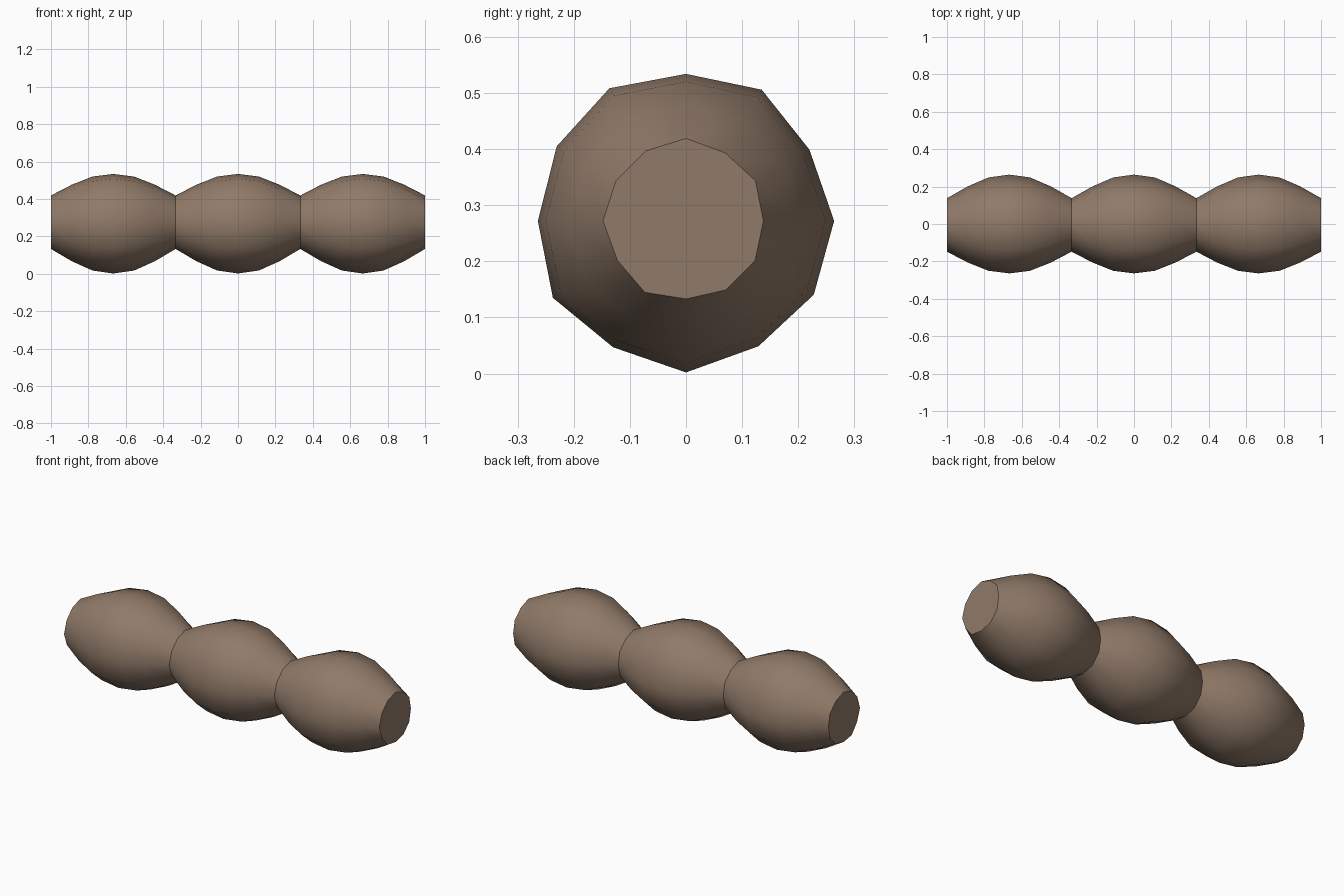
import bpy, bmesh, math

if "Cube" in bpy.data.objects:
    bpy.data.objects.remove(bpy.data.objects["Cube"])

SIDES = 12
CENTRE_Z = 0.272
SEG = 2 / 3

# radii every 30 degrees from +y towards +z: fullest ring and end ring of a segment
BELLY = [.264, .254, .270, .262, .273, .266, .264, .274, .260, .270, .258, .263]
NECK = [.138, .143, .140, .147, .144, .144, .148, .141, .147, .139, .142, .142]
# position along the segment and how far each ring has swollen from neck to belly
STATIONS = [(-1, 0), (-2 / 3, .50), (-1 / 3, .88), (0, 1), (1 / 3, .88), (2 / 3, .50), (1, 0)]

bark = bpy.data.materials.new("brown")
bark.diffuse_color = (0.28, 0.195, 0.14, 1)
bark.use_nodes = True
bark.node_tree.nodes["Principled BSDF"].inputs["Base Color"].default_value = bark.diffuse_color


def bulging_segment(name, x0, cap_left, cap_right):
    bm = bmesh.new()
    rings = []
    for t, swell in STATIONS:
        ring = []
        for i in range(SIDES):
            a = math.tau * i / SIDES
            r = NECK[i] + (BELLY[i] - NECK[i]) * swell
            ring.append(bm.verts.new((t * SEG / 2, r * math.cos(a), r * math.sin(a))))
        rings.append(ring)
    for a, b in zip(rings, rings[1:]):
        for i in range(SIDES):
            j = (i + 1) % SIDES
            bm.faces.new((a[i], a[j], b[j], b[i]))
    if cap_left:
        bm.faces.new(rings[0])
    if cap_right:
        bm.faces.new(rings[-1])
    # outward normals: side faces point away from the axis, caps along it
    bm.normal_update()
    for f in bm.faces:
        c = f.calc_center_median()
        out = c.x * f.normal.x if len(f.verts) > 4 else c.y * f.normal.y + c.z * f.normal.z
        if out < 0:
            f.normal_flip()
    me = bpy.data.meshes.new(name)
    bm.to_mesh(me)
    bm.free()
    me.materials.append(bark)
    ob = bpy.data.objects.new(name, me)
    bpy.context.collection.objects.link(ob)
    ob.location = (x0, 0, CENTRE_Z)
    bpy.ops.object.select_all(action='DESELECT')
    ob.select_set(True)
    bpy.context.view_layer.objects.active = ob
    bpy.ops.object.shade_smooth_by_angle(angle=math.radians(50))


# three bulges end to end, capped only at the outer ends
bulging_segment("left_segment", -SEG, True, False)
bulging_segment("middle_segment", 0, False, False)
bulging_segment("right_segment", SEG, False, True)
